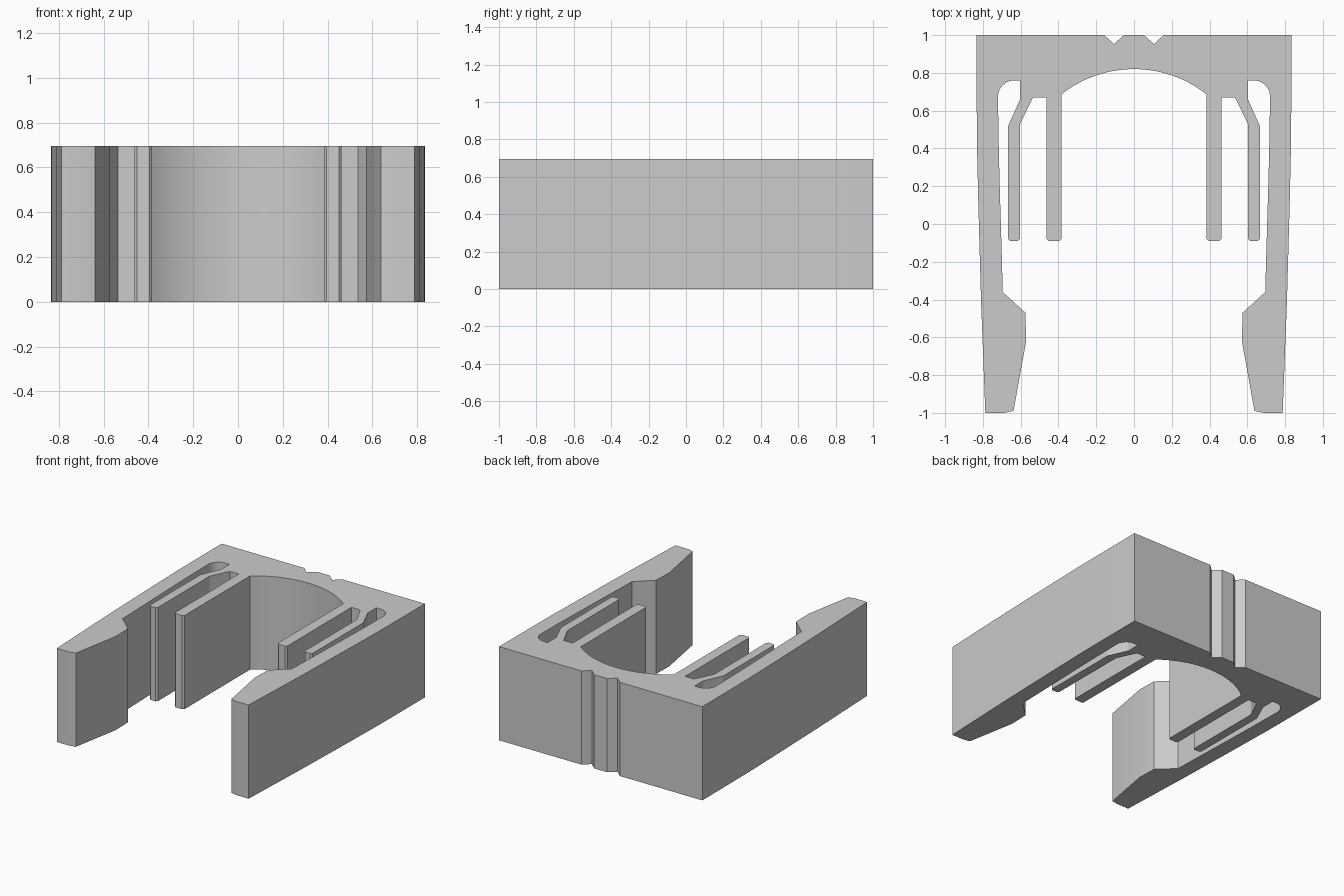
import bpy, bmesh
from math import sin, cos, asin, radians, pi

HEIGHT = 0.695

cube = bpy.data.objects.get("Cube")
if cube:
    bpy.data.objects.remove(cube, do_unlink=True)


def arc(cx, cy, r, start, end, steps):
    """Points on a circle from start to end, in radians."""
    angles = [start + (end - start) * i / steps for i in range(steps + 1)]
    return [(cx + r * cos(a), cy + r * sin(a)) for a in angles]


def prong_tip(outer, inner, y=-0.09, c=0.012):
    """Chamfered free end of a prong."""
    return [(outer, y + c), (outer - c, y), (inner + c, y), (inner, y + c)]


# Half of the clip outline, from the back centre round to the front recess
back_edge = [(0.053, 1), (0.106, 0.953), (0.157, 1), (0.834, 1)]
arm_outside = [(0.832, 0.45), (0.824, 0.1), (0.81, -0.4), (0.787, -1)]
hook = [(0.69, -1), (0.638, -0.99), (0.571, -0.62), (0.575, -0.47), (0.695, -0.36)]
arm_inside = [(0.699, -0.2), (0.711, 0.2), (0.717, 0.45)]
slot_end = arc(0.635, 0.675, 0.085, 0, pi / 2, 10) + [(0.603, 0.76)]
outer_prong = [(0.603, 0.66), (0.668, 0.515)] + prong_tip(0.668, 0.603)
prong_gap = [(0.603, 0.53), (0.535, 0.67), (0.462, 0.67)]
inner_prong = prong_tip(0.462, 0.383)

# Shallow round recess between the prongs, ending on the centre line
radius = 0.62
recess = arc(0, 0.82 - radius, radius, pi / 2 - asin(0.383 / radius), pi / 2, 14)

half = (back_edge + arm_outside + hook + arm_inside + slot_end
        + outer_prong + prong_gap + inner_prong + recess)
outline = half + [(-x, y) for x, y in reversed(half[:-1])]

# Extrude the mirrored outline
bm = bmesh.new()
base = bm.faces.new([bm.verts.new((x, y, 0)) for x, y in outline])
extruded = bmesh.ops.extrude_face_region(bm, geom=[base], use_keep_orig=True)
top = [g for g in extruded["geom"] if isinstance(g, bmesh.types.BMVert)]
bmesh.ops.translate(bm, verts=top, vec=(0, 0, HEIGHT))
bmesh.ops.recalc_face_normals(bm, faces=bm.faces)
mesh = bpy.data.meshes.new("clip_body")
bm.to_mesh(mesh)
bm.free()

clip = bpy.data.objects.new("clip_body", mesh)
bpy.context.collection.objects.link(clip)

# Plain grey
grey = bpy.data.materials.new("light_grey")
grey.use_nodes = True
colour = (0.6, 0.6, 0.6, 1)
grey.diffuse_color = colour
grey.node_tree.nodes["Principled BSDF"].inputs["Base Color"].default_value = colour
mesh.materials.append(grey)

# Smooth curved walls, sharp corners
bpy.ops.object.select_all(action="DESELECT")
clip.select_set(True)
bpy.context.view_layer.objects.active = clip
bpy.ops.object.shade_smooth_by_angle(angle=radians(15))
